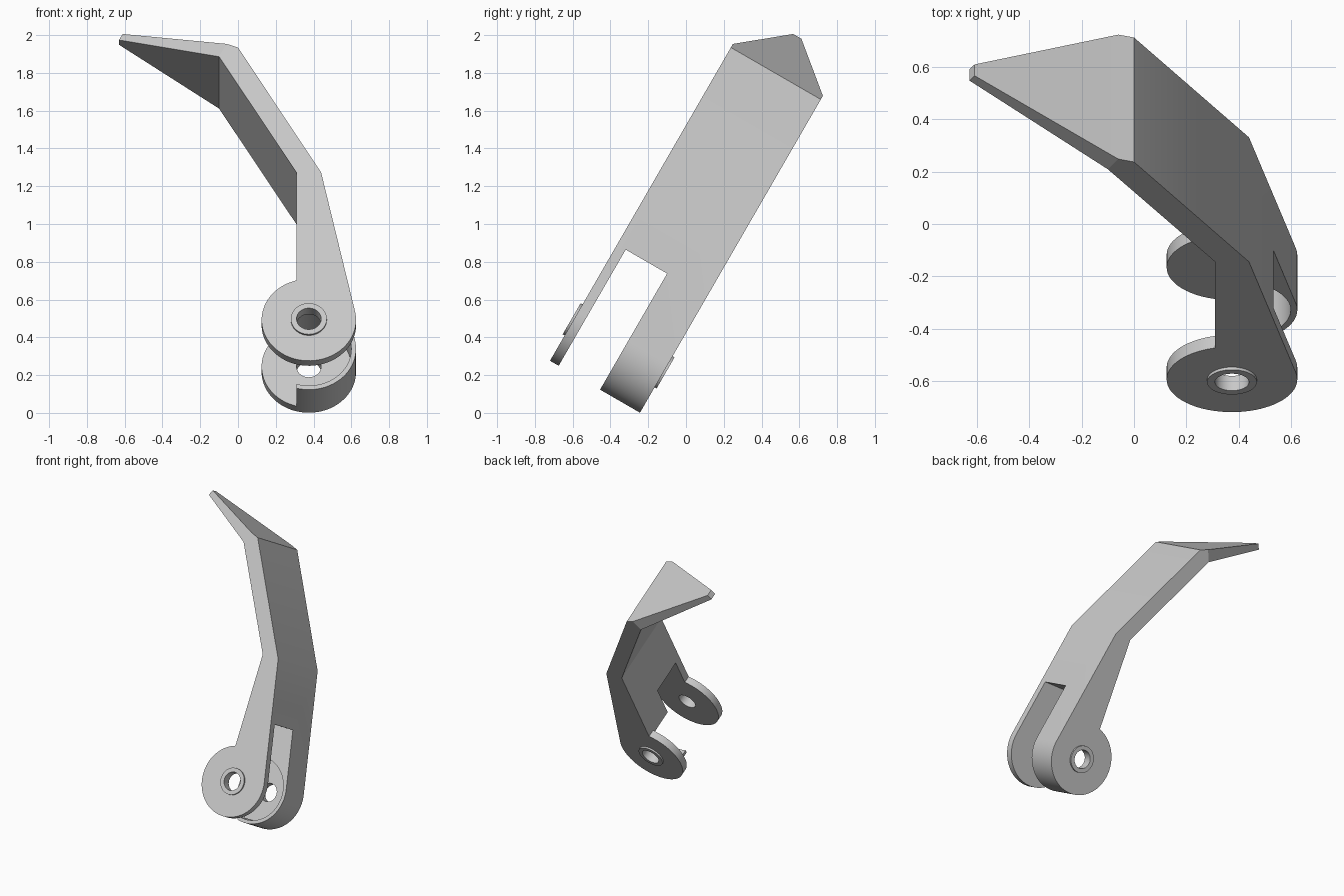
import bpy, bmesh
from math import radians, cos, sin, pi
from mathutils import Matrix

cube = bpy.data.objects.get("Cube")
if cube:
    bpy.data.objects.remove(cube, do_unlink=True)

# One plain grey for the whole lever
grey = bpy.data.materials.new("light_grey")
grey.use_nodes = True
colour = (0.58, 0.58, 0.58, 1)
grey.diffuse_color = colour
grey.node_tree.nodes["Principled BSDF"].inputs["Base Color"].default_value = colour

# Local frame: x across, y through the width, z along the arm; leaned by 30 degrees
LEAN = -radians(30)
FRONT, BACK = -0.765, -0.215      # outer faces of the arm
SLOT_FRONT, SLOT_BACK = -0.712, -0.459
PLATE = -0.27                     # inner face of the rear plate
PX, PZ, R = 0.375, 0.135, 0.25    # pivot centre and knuckle radius
INNER_X = 0.31


def finish(name, bm):
    bmesh.ops.recalc_face_normals(bm, faces=bm.faces[:])
    mesh = bpy.data.meshes.new(name)
    bm.to_mesh(mesh)
    bm.free()
    obj = bpy.data.objects.new(name, mesh)
    bpy.context.collection.objects.link(obj)
    mesh.materials.append(grey)
    obj.rotation_euler.x = LEAN
    obj.location.z = -0.007
    return obj


def box(name, x, y, z):
    bm = bmesh.new()
    bmesh.ops.create_cube(bm, size=1)
    for v in bm.verts:
        for i, (lo, hi) in enumerate((x, y, z)):
            v.co[i] = lo if v.co[i] < 0 else hi
    return finish(name, bm)


def pivot_cylinder(name, radius, y0, y1):
    bm = bmesh.new()
    place = Matrix.Translation((PX, (y0 + y1) / 2, PZ)) @ Matrix.Rotation(pi / 2, 4, 'X')
    bmesh.ops.create_cone(bm, cap_ends=True, segments=64, radius1=radius,
                          radius2=radius, depth=y1 - y0, matrix=place)
    return finish(name, bm)


def cut(obj, cutter):
    cutter.hide_render = True
    bpy.context.view_layer.update()
    mod = obj.modifiers.new("cut", 'BOOLEAN')
    mod.operation = 'DIFFERENCE'
    mod.solver = 'EXACT'
    mod.object = cutter
    bpy.ops.object.select_all(action='DESELECT')
    bpy.context.view_layer.objects.active = obj
    obj.select_set(True)
    bpy.ops.object.modifier_apply(modifier=mod.name)


# Arm: knuckle arc, bent shank and a blade that tapers to a small tip
STEPS = 64
arc = [radians(12 - 267 * i / STEPS) for i in range(STEPS + 1)]
profile = [(PX + R * cos(a), PZ + R * sin(a)) for a in arc]
profile[-1] = (INNER_X, profile[-1][1])
bends = [(INNER_X, 1.036), (-0.10, 1.744), (-0.63, 1.99), (-0.61, 2.027),
         (-0.06, 1.822), (0.0, 1.80), (0.44, 1.036)]
first = len(profile)
profile += bends
inner, tip_low, tip_high, shoulder = (first + i for i in (1, 2, 3, 4))

bm = bmesh.new()
rings = []
for y, tip_y in ((FRONT, -0.515), (BACK, -0.465)):
    rings.append([bm.verts.new((x, tip_y if i in (tip_low, tip_high) else y, z))
                  for i, (x, z) in enumerate(profile)])
for i in range(len(profile)):
    j = (i + 1) % len(profile)
    bm.faces.new((rings[0][i], rings[0][j], rings[1][j], rings[1][i]))
for ring in rings:
    bm.faces.new(ring[:inner + 1] + ring[shoulder:])
    bm.faces.new(ring[inner:shoulder + 1])
arm = finish("lever_arm", bm)

# Fork slot, round knuckle pocket, open side of the pocket, pin hole
cutters = [
    box("slot_cutter", (-1, 1), (SLOT_FRONT, SLOT_BACK), (-0.5, 0.595)),
    pivot_cylinder("pocket_cutter", 0.225, -0.6, PLATE),
    box("pocket_side_cutter", (-0.2, INNER_X), (-0.6, PLATE), (-0.3, 0.45)),
]
for cutter in cutters:
    cut(arm, cutter)
pin = pivot_cylinder("pin_cutter", 0.065, -1.0, 0.1)
cut(arm, pin)

# Raised washers around the pin hole on both outer faces
parts = [arm]
for name, y0, y1 in (("front_washer", FRONT - 0.012, FRONT + 0.002),
                     ("back_washer", BACK - 0.002, BACK + 0.012)):
    washer = pivot_cylinder(name, 0.095, y0, y1)
    cut(washer, pin)
    parts.append(washer)

for cutter in cutters + [pin]:
    bpy.data.objects.remove(cutter, do_unlink=True)

# Round surfaces smooth, edges crisp
bpy.ops.object.select_all(action='DESELECT')
for part in parts:
    part.select_set(True)
bpy.context.view_layer.objects.active = arm
bpy.ops.object.shade_smooth_by_angle(angle=radians(20))
